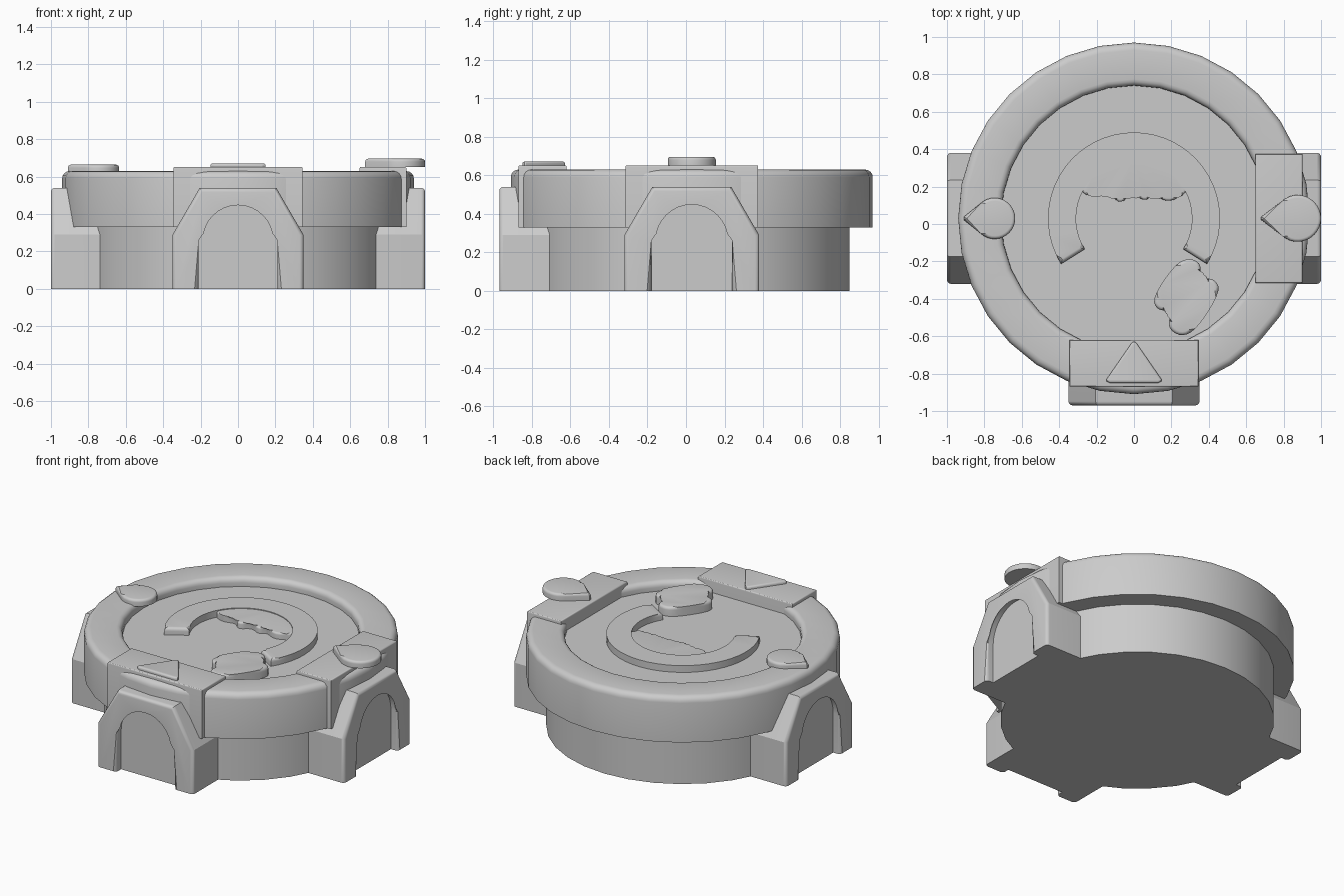
import bpy, bmesh, math
from mathutils import Matrix, Vector

if "Cube" in bpy.data.objects:
    bpy.data.objects.remove(bpy.data.objects["Cube"])

CY = 0.03  # the round body sits slightly behind the origin

stone = bpy.data.materials.new("stone grey")
stone.diffuse_color = (0.6, 0.6, 0.6, 1)
stone.use_nodes = True
stone.node_tree.nodes["Principled BSDF"].inputs["Base Color"].default_value = stone.diffuse_color


def finish(name, bm):
    bmesh.ops.recalc_face_normals(bm, faces=bm.faces[:])
    mesh = bpy.data.meshes.new(name)
    bm.to_mesh(mesh)
    bm.free()
    mesh.materials.append(stone)
    ob = bpy.data.objects.new(name, mesh)
    bpy.context.collection.objects.link(ob)
    bpy.ops.object.select_all(action='DESELECT')
    ob.select_set(True)
    bpy.context.view_layer.objects.active = ob
    bpy.ops.object.shade_smooth_by_angle(angle=math.radians(27))
    return ob


def arc(cx, cy, r, a0, a1, n):
    return [(cx + r * math.cos(math.radians(a0 + (a1 - a0) * i / n)),
             cy + r * math.sin(math.radians(a0 + (a1 - a0) * i / n))) for i in range(n + 1)]


def prism(name, pts, w0, w1, bevel=0.0, matrix=None, open_base=False):
    """Extrude an outline from w0 to w1 and round the rim of its top cap."""
    bm = bmesh.new()
    lo = [bm.verts.new((u, v, w0)) for u, v in pts]
    hi = [bm.verts.new((u, v, w1)) for u, v in pts]
    n = len(pts)
    bm.faces.new(lo[::-1])
    cap = bm.faces.new(hi)
    for i in range(n):
        j = (i + 1) % n
        bm.faces.new((lo[i], lo[j], hi[j], hi[i]))
    if bevel:
        # edges standing on the ground stay sharp
        rim = [e for e in cap.edges
               if not (open_base and all(abs(v.co.y) < 1e-5 for v in e.verts))]
        bmesh.ops.bevel(bm, geom=rim, offset=bevel, segments=4, profile=0.5,
                        affect='EDGES', clamp_overlap=True)
    if matrix:
        bm.transform(matrix)
    return finish(name, bm)


def soften(pts, rounds=2):
    """Corner cutting: turns a coarse closed outline into a soft one."""
    for _ in range(rounds):
        out = []
        for i, p in enumerate(pts):
            a, b = Vector(p), Vector(pts[(i + 1) % len(pts)])
            out += [tuple(a.lerp(b, 0.25)), tuple(a.lerp(b, 0.75))]
        pts = out
    return pts


# Round body: narrow drum, overhanging rim and sunken floor, as one lathe
profile = [(0, 0), (0.82, 0), (0.82, 0.33), (0.94, 0.33)]
profile += arc(0.90, 0.59, 0.04, 0, 90, 4)
profile += arc(0.745, 0.595, 0.035, 90, 180, 4)
profile += [(0.71, 0.57), (0, 0.57)]
bm = bmesh.new()
vs = [bm.verts.new((r, 0, z)) for r, z in profile]
es = [bm.edges.new(p) for p in zip(vs, vs[1:])]
bmesh.ops.spin(bm, geom=vs + es, cent=(0, 0, 0), axis=(0, 0, 1),
               angle=math.tau, steps=32, use_duplicate=False)
bmesh.ops.remove_doubles(bm, verts=bm.verts[:], dist=1e-4)
bm.transform(Matrix.Translation((0, CY, 0)))
finish("round_body", bm)

# Arched gateways on the front, right and left
frame = [(-0.21, 0), (-0.35, 0), (-0.35, 0.29), (-0.205, 0.54),
         (0.205, 0.54), (0.35, 0.29), (0.35, 0)]
frame += [(0.21, 0)] + arc(0, 0.26, 0.21, 0, 180, 16)
panel = [(-0.23, 0), (0.23, 0)] + arc(0, 0.26, 0.23, 0, 180, 16)
upright = Matrix(((1, 0, 0, 0), (0, 0, -1, 0), (0, 1, 0, 0), (0, 0, 0, 1)))
for side, turn in (("front", 0), ("right", 90), ("left", -90)):
    m = Matrix.Translation((0, CY, 0)) @ Matrix.Rotation(math.radians(turn), 4, 'Z') @ upright
    prism(side + "_arch_frame", frame, 0.6, 1.0, 0.022, m, True)
    prism(side + "_arch_panel", panel, 0.6, 0.95, 0, m)

# Square saddles across the rim on the front and right
prism("front_saddle", [(-0.345, -0.87), (0.345, -0.87), (0.345, -0.62), (-0.345, -0.62)],
      0.33, 0.652, 0.008)
prism("right_saddle", [(0.65, -0.315), (0.9, -0.315), (0.9, 0.375), (0.65, 0.375)],
      0.33, 0.652, 0.008)


# Pointers on the rim
def drop(name, cx, r, tip, z0, z1):
    half = math.degrees(math.acos(r / (cx - tip)))
    pts = arc(cx, CY, r, 180 + half, 540 - half, 24) + \
        [(tip, CY - 0.008), (tip, CY + 0.008)][::-1]
    prism(name, pts, z0, z1, 0.018)


drop("left_drop", -0.745, 0.11, -0.91, 0.62, 0.664)
drop("right_drop", 0.875, 0.125, 0.68, 0.652, 0.696)
prism("front_triangle",
      [(-0.13, -0.85), (0.13, -0.85), (0.147, -0.84), (0.147, -0.83),
       (0.012, -0.635), (0, -0.628), (-0.012, -0.635), (-0.147, -0.83), (-0.147, -0.84)],
      0.645, 0.671, 0.012)

# Raised emblem on the floor: open ring, scalloped cap and small lobed plate
prism("open_ring", arc(0, CY, 0.46, -32, 212, 36) + arc(0, CY, 0.31, 212, -32, 36),
      0.56, 0.615, 0.02)
cap = arc(0, CY, 0.325, 30, 150, 12)
cap += [(-0.27, 0.16), (-0.2, 0.14), (-0.13, 0.165), (-0.075, 0.105), (-0.01, 0.165),
        (0.06, 0.12), (0.1, 0.16), (0.18, 0.115), (0.27, 0.155)]
prism("scalloped_cap", soften(cap), 0.56, 0.61, 0.012)
lobes = [(0.29, -0.18), (0.36, -0.21), (0.35, -0.295), (0.43, -0.29), (0.465, -0.36),
         (0.335, -0.565), (0.25, -0.605), (0.175, -0.55), (0.21, -0.465), (0.12, -0.46),
         (0.1, -0.39), (0.215, -0.22)]
prism("lobed_plate", soften(lobes), 0.56, 0.63, 0.018)
